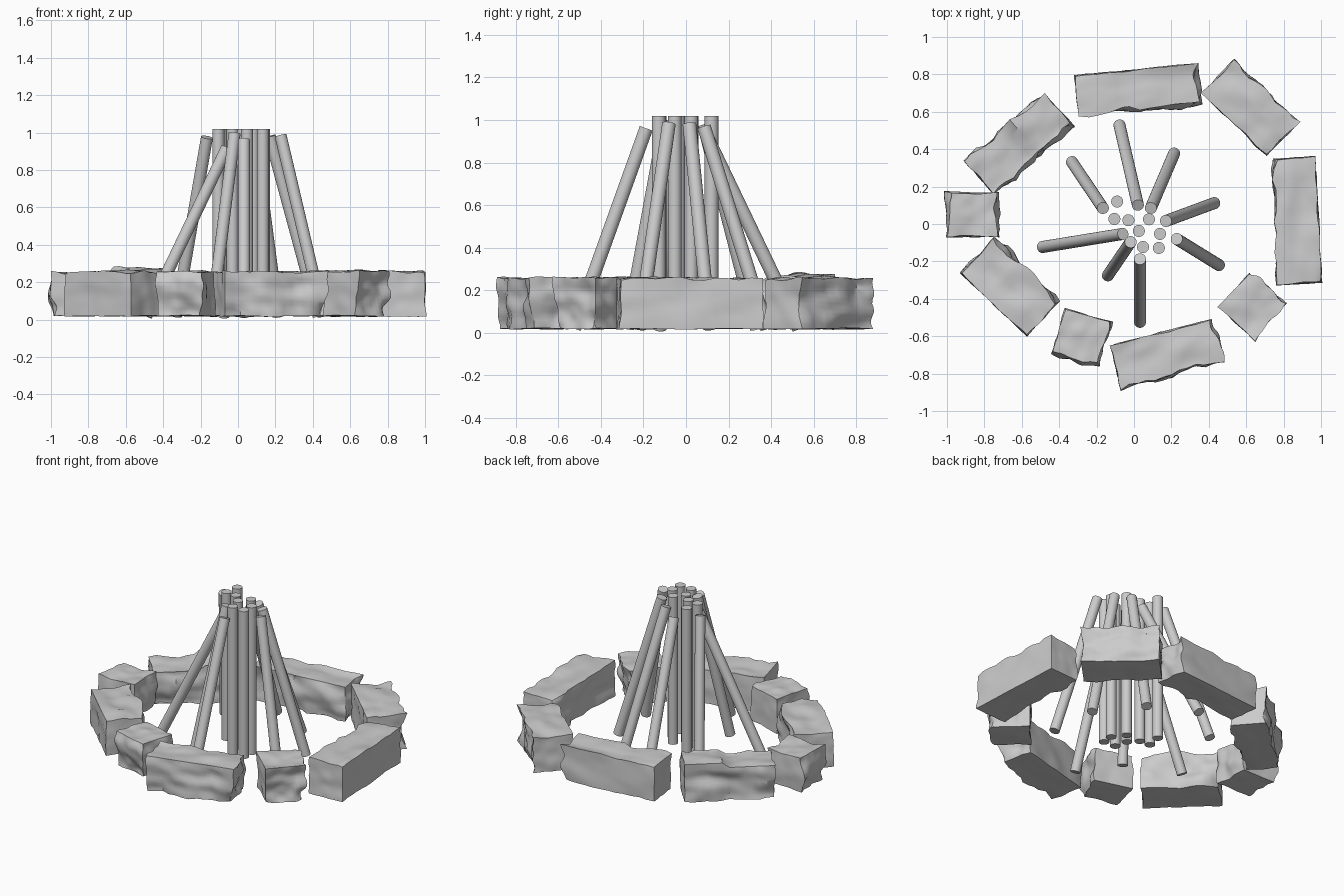
import bpy, bmesh, math
from mathutils import Vector, Matrix, noise

if "Cube" in bpy.data.objects:
    bpy.data.objects.remove(bpy.data.objects["Cube"])


def finish(name, bm, angle):
    mesh = bpy.data.meshes.new(name)
    bm.to_mesh(mesh)
    bm.free()
    ob = bpy.data.objects.new(name, mesh)
    bpy.context.collection.objects.link(ob)
    bpy.ops.object.select_all(action='DESELECT')
    ob.select_set(True)
    bpy.context.view_layer.objects.active = ob
    bpy.ops.object.shade_smooth_by_angle(angle=math.radians(angle))
    return ob


def stone(i, x, y, length, width, angle, rough, step=0.0):
    """Rough-hewn block: a gridded box whose faces are pushed by noise."""
    bm = bmesh.new()
    bmesh.ops.create_cube(bm, size=1)
    bmesh.ops.subdivide_edges(bm, edges=bm.edges[:], cuts=11, use_grid_fill=True)
    seed = Vector((i * 7.3, i * 3.1, i * 5.7))
    amount = {'+x': .012, '-x': .012, '+y': .01, '-y': .01, '+z': .018, '-z': .006}
    for face in rough.split():
        amount[face] = .04
    for v in bm.verts:
        unit = v.co.copy()
        p = Vector((unit.x * length, unit.y * width, unit.z * .235))
        shift = Vector()
        for k, axis in enumerate('xyz'):
            if abs(unit[k]) > .499:
                s = 1 if unit[k] > 0 else -1
                a = amount[('+' if s > 0 else '-') + axis]
                n = noise.noise(p * 7 + seed) + .5 * noise.noise(p * 15 + seed)
                shift[k] += s * a * n
        # broken ledge across the top
        if step and unit.z > .49:
            shift.z += step if unit.x > .06 else -step * .6
        v.co = p + shift
    bm.transform(Matrix.Translation((x, y, .137)) @ Matrix.Rotation(math.radians(angle), 4, 'Z'))
    finish(f"ring_stone_{i}", bm, 40)


def stick(name, top, bottom):
    """Unit-length round stick, from its foot leaning toward the top point."""
    dx, dy = top[0] - bottom[0], top[1] - bottom[1]
    rise = math.sqrt(max(0, 1 - dx * dx - dy * dy))
    axis = Vector((dx, dy, rise))
    mid = Vector((bottom[0], bottom[1], .02)) + axis / 2
    bm = bmesh.new()
    bmesh.ops.create_cone(bm, cap_ends=True, segments=32, radius1=.032, radius2=.032, depth=1)
    bm.transform(Matrix.Translation(mid) @ axis.to_track_quat('Z', 'Y').to_matrix().to_4x4())
    finish(name, bm, 30)


# Ring of stones: x, y, length, width, angle, rough sides
stones = [
    (.02, .72, .655, .21, 5.6, '+x -y'),
    (.62, .62, .48, .24, -44, '+y'),
    (.875, .02, .67, .22, -87, '-y'),
    (.625, -.435, .245, .245, -42, '+x +y'),
    (.17, -.69, .555, .225, 14.7, '+x -y'),
    (-.28, -.60, .25, .235, -16, '+x -y'),
    (-.665, -.34, .485, .245, -43.5, '+y'),
    (-.86, .05, .25, .235, 0, '-x +x'),
    (-.615, .43, .56, .22, 41, '-y +y', .02),
]
for i, s in enumerate(stones, 1):
    stone(i, *s)

# Upright sticks in the middle
upright = [(-.09, .12), (-.105, .027), (-.03, .02), (.08, .025),
           (.026, -.037), (.139, -.053), (.048, -.123), (.133, -.128)]
for i, p in enumerate(upright, 1):
    stick(f"upright_stick_{i}", p, p)

# Leaning sticks around them: top point, foot point
leaning = [((-.166, .085), (-.332, .332)), ((.021, .10), (-.078, .53)),
           ((.09, .085), (.215, .378)), ((.17, .016), (.43, .112)),
           ((-.059, -.053), (-.49, -.123)), ((-.018, -.096), (-.14, -.275)),
           ((.032, -.187), (.032, -.525)), ((.228, -.08), (.455, -.22))]
for i, (t, b) in enumerate(leaning, 1):
    stick(f"leaning_stick_{i}", t, b)
